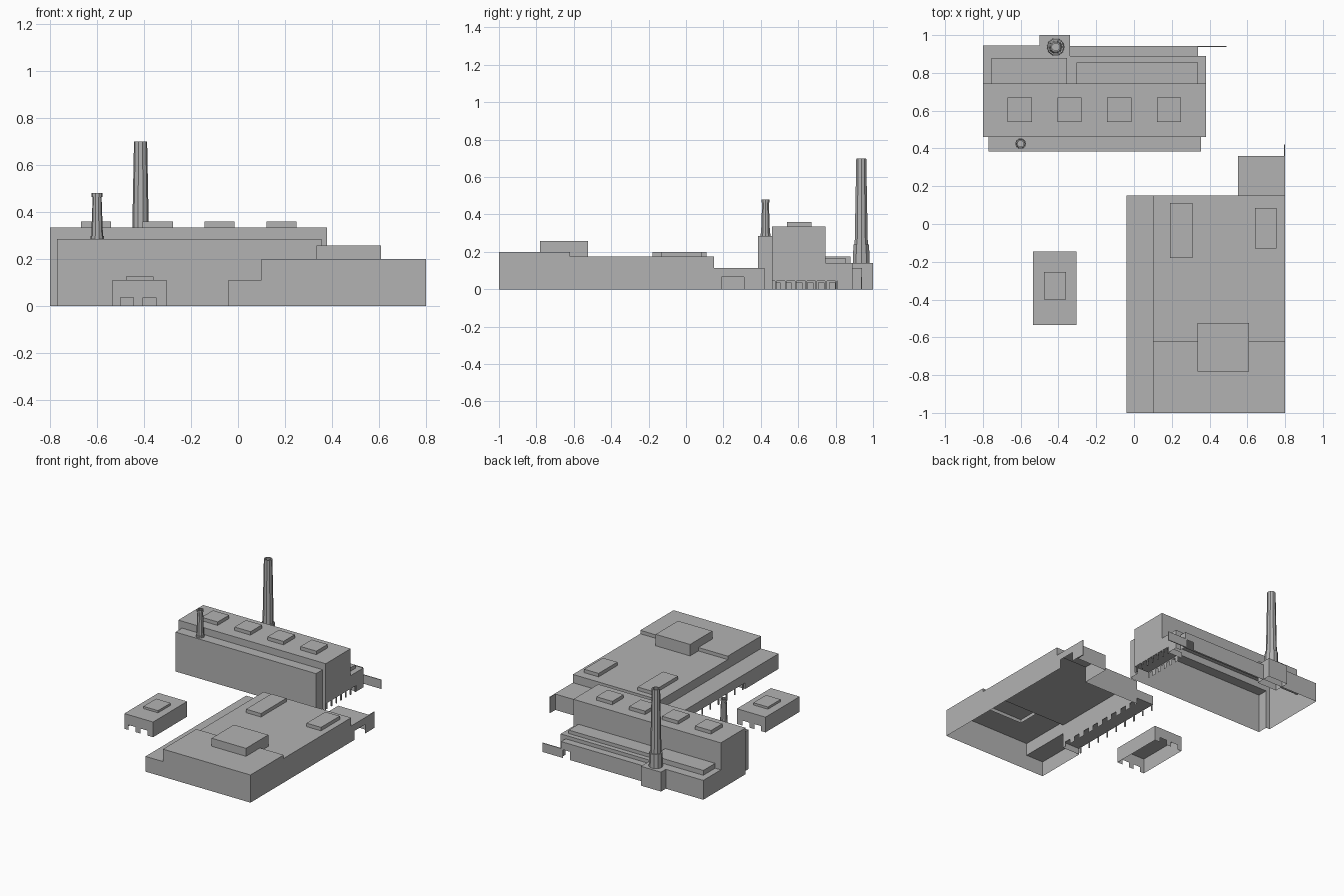
import bpy, bmesh, math

cube = bpy.data.objects.get("Cube")
if cube:
    bpy.data.objects.remove(cube, do_unlink=True)

mat = bpy.data.materials.new("plain grey")
mat.use_nodes = True
GREY = (0.45, 0.45, 0.45, 1)
mat.diffuse_color = GREY
mat.node_tree.nodes["Principled BSDF"].inputs["Base Color"].default_value = GREY


def finish(name, bm):
    bmesh.ops.remove_doubles(bm, verts=bm.verts, dist=0.0005)
    bmesh.ops.recalc_face_normals(bm, faces=bm.faces)
    me = bpy.data.meshes.new(name)
    bm.to_mesh(me)
    bm.free()
    me.materials.append(mat)
    ob = bpy.data.objects.new(name, me)
    bpy.context.collection.objects.link(ob)
    return ob


def add_wall(bm, place, a, b, base, top, notches=()):
    """Flat wall from a to b with door notches (start, end, height) in its foot."""
    pts = [(a, top), (a, base)]
    for s, e, h in notches:
        pts += [(s, base), (s, h), (e, h), (e, base)]
    pts += [(b, base), (b, top)]
    bm.faces.new([bm.verts.new(place(u, z)) for u, z in pts])


def wall(name, place, a, b, top, notches=(), base=0):
    bm = bmesh.new()
    add_wall(bm, place, a, b, base, top, notches)
    return finish(name, bm)


def shell(name, x, y, top, base=0, skip="", doors=None, bases=None):
    """Roof and four walls, open below; sides are n, s, e, w."""
    doors, bases = doors or {}, bases or {}
    bm = bmesh.new()
    bm.faces.new([bm.verts.new((u, v, top)) for u, v in
                  ((x[0], y[0]), (x[1], y[0]), (x[1], y[1]), (x[0], y[1]))])
    sides = {"s": (lambda u, z: (u, y[0], z), x), "n": (lambda u, z: (u, y[1], z), x),
             "w": (lambda u, z: (x[0], u, z), y), "e": (lambda u, z: (x[1], u, z), y)}
    for key, (place, span) in sides.items():
        if key not in skip:
            add_wall(bm, place, span[0], span[1], bases.get(key, base), top, doors.get(key, ()))
    return finish(name, bm)


def box(name, x, y, z):
    bm = bmesh.new()
    bmesh.ops.create_cube(bm, size=1)
    for v in bm.verts:
        v.co = [s[0] + (c + 0.5) * (s[1] - s[0]) for c, s in zip(v.co, (x, y, z))]
    return finish(name, bm)


def chimney(name, cx, cy, profile, sides=10):
    """Turned stack; the last profile ring closes the flue."""
    bm = bmesh.new()
    rings = [[bm.verts.new((cx + r * math.cos(2 * math.pi * i / sides),
                            cy + r * math.sin(2 * math.pi * i / sides), z))
              for i in range(sides)] for r, z in profile]
    for lo, hi in zip(rings, rings[1:]):
        for i in range(sides):
            j = (i + 1) % sides
            bm.faces.new((lo[i], lo[j], hi[j], hi[i]))
    bm.faces.new(rings[-1])
    return finish(name, bm)


def row(start, end, count):
    return [start + (end - start) * i / (count - 1) for i in range(count)]


def dock(name, x_wall, x_edge, y, door_count, post_count, height=0.045):
    """Covered loading bay: recessed wall with doors, soffit and thin posts."""
    step = (y[1] - y[0]) / door_count
    doors = [(y[0] + step * (i + 0.25), y[0] + step * (i + 0.75), 0.035)
             for i in range(door_count)]
    wall(name + "_inner_wall", lambda u, z: (x_wall, u, z), y[0], y[1], height, doors)
    bm = bmesh.new()
    bm.faces.new([bm.verts.new(c) for c in
                  ((x_wall, y[0], height), (x_wall, y[1], height),
                   (x_edge, y[1], height), (x_edge, y[0], height))])
    finish(name + "_soffit", bm)
    px = x_edge + math.copysign(0.005, x_wall - x_edge)
    for i, py in enumerate(row(y[0] + 0.02, y[1] - 0.006, post_count)):
        box(f"{name}_post_{i}", (px - 0.004, px + 0.004), (py - 0.004, py + 0.004), (0, height))


# Tall hall with its lower front and rear ranges
shell("tall_hall", (-0.8, 0.38), (0.46, 0.745), 0.335, bases={"n": 0.14},
      doors={"s": [(-0.77, 0.355, 0.285)], "e": [(0.462, 0.743, 0.045)]})
shell("front_range", (-0.77, 0.355), (0.385, 0.46), 0.285, skip="n")
shell("rear_range_west", (-0.8, -0.34), (0.745, 0.945), 0.14, skip="se")
shell("rear_range_east", (-0.34, 0.38), (0.745, 0.89), 0.14, skip="sw",
      bases={"n": 0.115}, doors={"e": [(0.747, 0.81, 0.045)]})
shell("rear_lean_to", (-0.34, 0.34), (0.89, 0.942), 0.115, skip="sw",
      doors={"n": [(0.27, 0.325, 0.06)]})
wall("rear_range_corner", lambda u, z: (u, 0.89, z), 0.34, 0.38, 0.115)
shell("rear_roof_box_west", (-0.755, -0.355), (0.745, 0.88), 0.175, base=0.14, skip="s")
shell("rear_roof_box_east", (-0.305, 0.34), (0.745, 0.855), 0.165, base=0.14, skip="s")
box("rear_fence", (0.34, 0.49), (0.936, 0.942), (0, 0.065))
dock("east_dock", 0.26, 0.38, (0.46, 0.81), 6, 7)
wall("east_dock_end", lambda u, z: (u, 0.81, z), 0.26, 0.38, 0.045)

# Tall hall skylights
for i, cx in enumerate(row(-0.605, 0.185, 4)):
    shell(f"hall_skylight_{i}", (cx - 0.064, cx + 0.064), (0.54, 0.67), 0.36, base=0.335)

# Chimneys
shell("chimney_plinth", (-0.5, -0.34), (0.885, 1.0), 0.14)
chimney("large_chimney", -0.415, 0.937,
        [(0.047, 0.14), (0.044, 0.24), (0.037, 0.24), (0.028, 0.7), (0.02, 0.7), (0.02, 0.64)])
chimney("small_chimney", -0.6, 0.425,
        [(0.029, 0.285), (0.029, 0.297), (0.025, 0.297), (0.019, 0.465), (0.023, 0.465),
         (0.023, 0.48), (0.016, 0.48), (0.016, 0.44)])

# Wide low works
shell("works_front", (0.1, 0.8), (-1, -0.62), 0.2, skip="", bases={"n": 0.175, "w": 0.11})
shell("works_rear", (0.1, 0.8), (-0.62, 0.15), 0.175, skip="s",
      bases={"w": 0.045}, doors={"n": [(0.55, 0.795, 0.115)]})
shell("wing_front", (-0.04, 0.1), (-1, -0.62), 0.11, skip="e")
shell("wing_rear", (-0.04, 0.1), (-0.62, 0.15), 0.11, base=0.045, skip="es")
dock("west_dock", 0.1, -0.04, (-0.62, 0.15), 8, 9)
shell("works_annex", (0.55, 0.8), (0.15, 0.36), 0.115, skip="s",
      doors={"e": [(0.19, 0.31, 0.065)]})
box("annex_fence", (0.793, 0.8), (0.36, 0.42), (0, 0.115))
shell("works_skylight_west", (0.19, 0.31), (-0.18, 0.11), 0.2, base=0.175)
shell("works_skylight_east", (0.64, 0.755), (-0.13, 0.085), 0.2, base=0.175)
shell("works_roof_house", (0.335, 0.61), (-0.78, -0.525), 0.258, base=0.175)

# Small detached building with doors at both ends
pair = [(-0.5, -0.445, 0.036), (-0.405, -0.35, 0.036)]
shell("small_building", (-0.535, -0.305), (-0.535, -0.145), 0.11, doors={"s": pair, "n": pair})
shell("small_skylight", (-0.477, -0.36), (-0.4, -0.255), 0.126, base=0.11)
